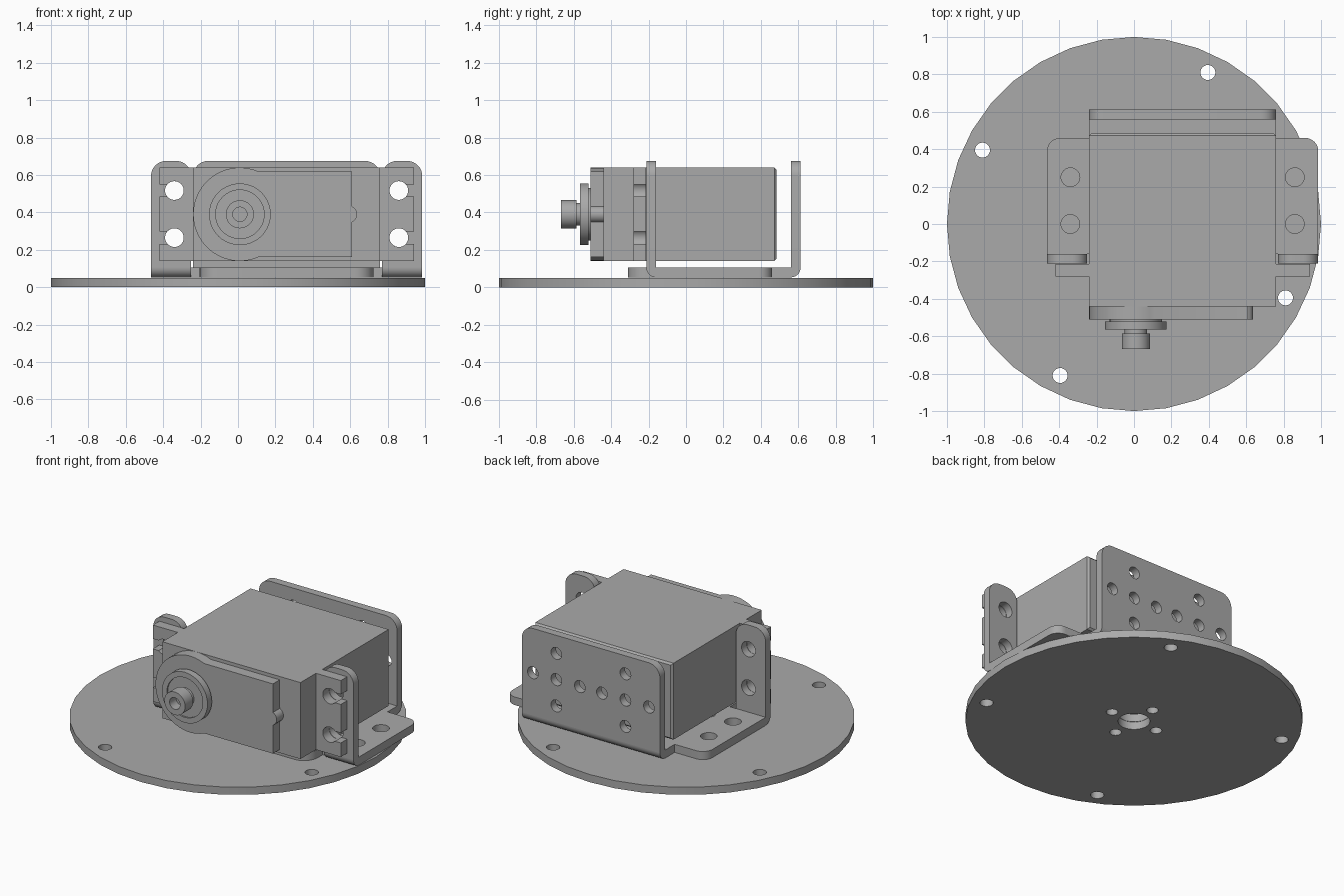
import bpy, bmesh, math
from mathutils import Matrix, Vector

default = bpy.data.objects.get("Cube")
if default:
    bpy.data.objects.remove(default)

grey = bpy.data.materials.new("plain_grey")
grey.use_nodes = True
tone = (0.4, 0.4, 0.4, 1)
grey.diffuse_color = tone
grey.node_tree.nodes["Principled BSDF"].inputs["Base Color"].default_value = tone

MID = 0.26          # centre of the bracket and motor in x
SHAFT = (0.01, 0.39)  # shaft axis in x, z


def arc(cx, cy, r, a0, a1, n=12):
    angles = [math.radians(a0 + (a1 - a0) * i / n) for i in range(n + 1)]
    return [(cx + r * math.cos(a), cy + r * math.sin(a)) for a in angles]


def circle(cx, cy, r, n=32):
    return arc(cx, cy, r, 0, 360, n)[:-1]


def rounded(corners, n=8):
    """Closed outline from (x, y, radius) right-angle corners."""
    out = []
    for i, (x, y, r) in enumerate(corners):
        p = Vector((x, y))
        if not r:
            out.append((x, y))
            continue
        a = (Vector(corners[i - 1][:2]) - p).normalized() * r
        b = (Vector(corners[(i + 1) % len(corners)][:2]) - p).normalized() * r
        for k in range(n + 1):
            t = math.pi / 2 * k / n
            out.append(tuple(p + a * (1 - math.sin(t)) + b * (1 - math.cos(t))))
    return out


def finish(name, mesh):
    bm = bmesh.new()
    bm.from_mesh(mesh)
    bmesh.ops.remove_doubles(bm, verts=bm.verts, dist=0.0002)
    bmesh.ops.recalc_face_normals(bm, faces=bm.faces)
    bm.to_mesh(mesh)
    bm.free()
    mesh.materials.clear()
    mesh.materials.append(grey)
    obj = bpy.data.objects.new(name, mesh)
    bpy.context.collection.objects.link(obj)
    bpy.ops.object.select_all(action='DESELECT')
    obj.select_set(True)
    bpy.context.view_layer.objects.active = obj
    bpy.ops.object.shade_smooth_by_angle(angle=math.radians(30))
    return obj


def plate(name, axis, low, high, outline, holes=()):
    """Extrude an outline with holes along one axis."""
    curve = bpy.data.curves.new(name, 'CURVE')
    curve.dimensions = '2D'
    curve.fill_mode = 'BOTH'
    curve.extrude = (high - low) / 2
    for loop in [outline, *holes]:
        spline = curve.splines.new('POLY')
        spline.points.add(len(loop) - 1)
        for point, (u, v) in zip(spline.points, loop):
            point.co = (u, v, 0, 1)
        spline.use_cyclic_u = True
    temp = bpy.data.objects.new(name + "_outline", curve)
    bpy.context.collection.objects.link(temp)
    graph = bpy.context.evaluated_depsgraph_get()
    mesh = bpy.data.meshes.new_from_object(temp.evaluated_get(graph))
    bpy.data.objects.remove(temp)
    w = (low + high) / 2
    for vert in mesh.vertices:
        u, v, d = vert.co
        vert.co = {'x': (w + d, u, v), 'y': (u, w + d, v), 'z': (u, v, w + d)}[axis]
    return finish(name, mesh)


# Round base with its outer, inner and centre holes
hub_holes = [circle(0, 0, 0.095)]
hub_holes += [circle(*p, 0.035, 20) for p in ((0.17, 0), (0, 0.17), (-0.17, 0), (0, -0.17))]
rim_holes = [circle(*p, 0.04, 24) for p in
             ((0.395, 0.81), (-0.81, 0.395), (-0.395, -0.81), (0.81, -0.395))]
plate("round_base", 'z', 0, 0.05, circle(0, 0, 1, 36), hub_holes + rim_holes)

# Bracket floor with side wings
half = [(0.465, -0.31, 0.1), (0.465, -0.16, 0), (0.725, -0.16, 0),
        (0.725, 0.46, 0.07), (0.5, 0.46, 0), (0.5, 0.56, 0)]
floor = [(MID + u, y, r) for u, y, r in half]
floor += [(MID - u, y, r) for u, y, r in reversed(half)]
wing_holes = [circle(MID + s * 0.6, y, 0.05) for s in (-1, 1) for y in (0, 0.25)]
plate("bracket_floor", 'z', 0.052, 0.105, rounded(floor), hub_holes + wing_holes)

# Bracket back wall with two crosses of holes
wall = [(MID - 0.5, 0.105, 0), (MID + 0.5, 0.105, 0),
        (MID + 0.5, 0.675, 0.08), (MID - 0.5, 0.675, 0.08)]
cross = ((0, 0), (1, 0), (-1, 0), (0, 1), (0, -1))
wall_holes = [circle(MID + s * 0.25 + i * 0.17, 0.385 + j * 0.172, 0.039, 24)
              for s in (-1, 1) for i, j in cross]
plate("bracket_back_wall", 'y', 0.56, 0.612, rounded(wall), wall_holes)
plate("back_wall_bend", 'x', MID - 0.5, MID + 0.5,
      [(0.56, 0.105)] + arc(0.56, 0.105, 0.052, -90, 0))

# Left and right: bracket tabs, their bends and the slotted motor ears
for side, s in (("left", 1), ("right", -1)):
    inner, outer = MID + s * 0.51, MID + s * 0.725
    tab = [(inner, 0.105, 0), (outer, 0.105, 0), (outer, 0.675, 0.08), (inner, 0.675, 0.08)]
    tab_holes = [circle(MID + s * 0.6, z, 0.05) for z in (0.265, 0.517)]
    plate(side + "_bracket_tab", 'y', -0.212, -0.16, rounded(tab), tab_holes)
    plate(side + "_tab_bend", 'x', min(inner, outer), max(inner, outer),
          [(-0.16, 0.105)] + arc(-0.16, 0.105, 0.052, 180, 270))
    ear = [(0.49, 0.14), (0.68, 0.14)]
    for z in (0.265, 0.517):
        ear += [(0.68, z - 0.033)] + arc(0.6, z, 0.05, -41, -319, 24) + [(0.68, z + 0.033)]
    ear += [(0.68, 0.64), (0.49, 0.64)]
    plate(side + "_motor_ear", 'y', -0.28, -0.214, [(MID + s * u, z) for u, z in ear])

# Motor case with a softened rear edge
bm = bmesh.new()
bmesh.ops.create_cube(bm, size=1, matrix=Matrix.Translation((MID, 0.022, 0.39))
                      @ Matrix.Diagonal((1, 0.924, 0.5, 1)))
rear = [e for e in bm.edges if all(v.co.y > 0.4 for v in e.verts)]
bmesh.ops.bevel(bm, geom=rear, offset=0.012, segments=1, affect='EDGES')
case = bpy.data.meshes.new("motor_case")
bm.to_mesh(case)
bm.free()
finish("motor_case", case)

# Gear cover: round at the shaft end, small bump at the other
cover = arc(*SHAFT, 0.25, 66, 294, 32)
cover += [(0.61, 0.162)] + arc(0.592, 0.39, 0.045, -66, 66, 10) + [(0.61, 0.618)]
plate("gear_cover", 'y', -0.51, -0.43, cover)

# Output boss and hollow shaft, turned around the y axis
profile = [(0.14, -0.5), (0.14, -0.52), (0.165, -0.52), (0.165, -0.565), (0.13, -0.565),
           (0.13, -0.555), (0.06, -0.555), (0.06, -0.585), (0.075, -0.585),
           (0.075, -0.668), (0.038, -0.668), (0.038, -0.6), (0, -0.6)]
bm = bmesh.new()
verts = [bm.verts.new((SHAFT[0] + r, y, SHAFT[1])) for r, y in profile]
edges = [bm.edges.new(pair) for pair in zip(verts, verts[1:])]
bmesh.ops.spin(bm, geom=verts + edges, cent=(SHAFT[0], 0, SHAFT[1]), axis=(0, 1, 0),
               angle=math.tau, steps=40, use_duplicate=False)
shaft = bpy.data.meshes.new("output_shaft")
bm.to_mesh(shaft)
bm.free()
finish("output_shaft", shaft)
